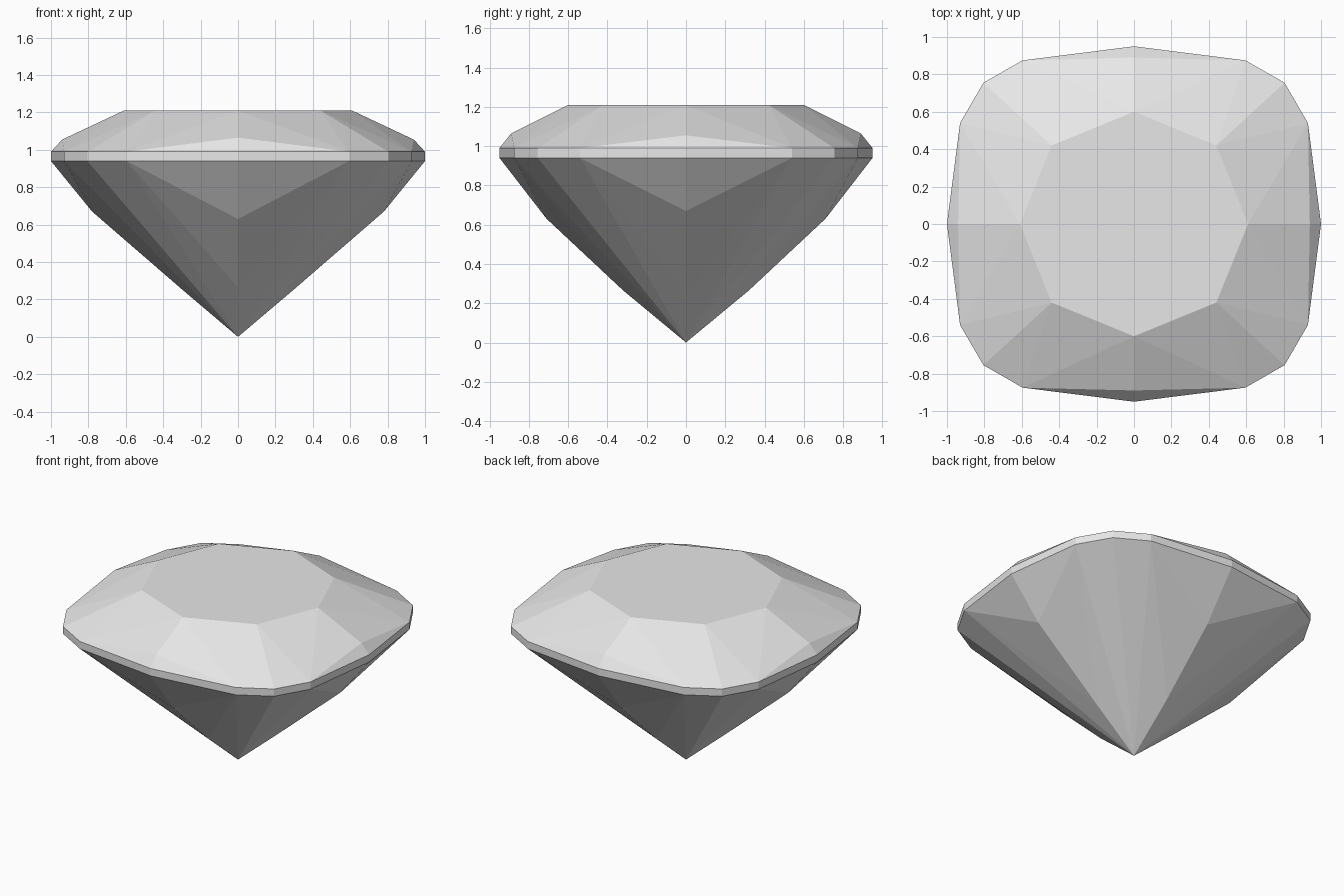
import bpy
import bmesh
from mathutils import Vector

if "Cube" in bpy.data.objects:
    bpy.data.objects.remove(bpy.data.objects["Cube"], do_unlink=True)

# Single pale stone colour
stone = bpy.data.materials.new("pale_grey_stone")
stone.use_nodes = True
colour = (0.8, 0.8, 0.8, 1)
stone.diffuse_color = colour
stone.node_tree.nodes["Principled BSDF"].inputs["Base Color"].default_value = colour

# Key heights
TABLE_Z, UPPER_Z, LOWER_Z = 1.21, 0.99, 0.94

# One quarter of the girdle outline, from the side middle to the back middle
outline = [(1, 0), (0.93, 0.54), (0.805, 0.755), (0.595, 0.875), (0, 0.95)]
upper = [(x, y, UPPER_Z) for x, y in outline]
lower = [(x, y, LOWER_Z) for x, y in outline]


def cut_part(name, facets):
    """Mirror one quarter of flat facets into all four quadrants."""
    bm = bmesh.new()
    for sx in (1, -1):
        for sy in (1, -1):
            for facet in facets:
                bm.faces.new([bm.verts.new((x * sx, y * sy, z)) for x, y, z in facet])
    bmesh.ops.remove_doubles(bm, verts=bm.verts, dist=0.001)
    # Turn every facet away from the middle of the stone
    middle = Vector((0, 0, 0.8))
    bm.normal_update()
    for face in bm.faces:
        if face.normal.dot(face.calc_center_median() - middle) < 0:
            face.normal_flip()
    # Join the quarters of the flat table into one face
    flat = [e for e in bm.edges if len(e.link_faces) == 2
            and all(f.normal.z > 0.999 for f in e.link_faces)]
    bmesh.ops.dissolve_edges(bm, edges=flat, use_verts=True)
    mesh = bpy.data.meshes.new(name)
    bm.to_mesh(mesh)
    bm.free()
    mesh.materials.append(stone)
    part = bpy.data.objects.new(name, mesh)
    bpy.context.collection.objects.link(part)
    return part


# Crown: table, star facets and the rim triangles
table_side = (0.61, 0, TABLE_Z)
table_corner = (0.44, 0.42, TABLE_Z)
table_back = (0, 0.6, TABLE_Z)
centre = (0, 0, TABLE_Z)
star_side, star_back = (0.94, 0, 1.055), (0, 0.89, 1.065)
g0, g1, g2, g3, g4 = upper
cut_part("crown", [
    (centre, table_side, table_corner), (centre, table_corner, table_back),
    (star_side, g0, g1), (table_side, star_side, g1),
    (table_side, g1, table_corner), (table_corner, g1, g2),
    (table_corner, g2, g3), (table_corner, g3, table_back),
    (table_back, g3, star_back), (star_back, g3, g4),
])

# Girdle: thin upright band
cut_part("girdle", [(lower[i], lower[i + 1], upper[i + 1], upper[i]) for i in range(4)])

# Pavilion: long facets running down to the point
tip = (0, 0, 0)
main_side, main_back = (0.78, 0, 0.67), (0, 0.71, 0.63)
low_side, low_back = (0.295, 0, 0.25), (0, 0.32, 0.265)
p0, p1, p2, p3, p4 = lower
cut_part("pavilion", [
    (p0, p1, main_side), (main_side, p1, low_side), (low_side, p1, tip),
    (p1, p2, tip), (p2, p3, tip),
    (p3, tip, low_back), (p3, low_back, main_back), (p3, main_back, p4),
])
